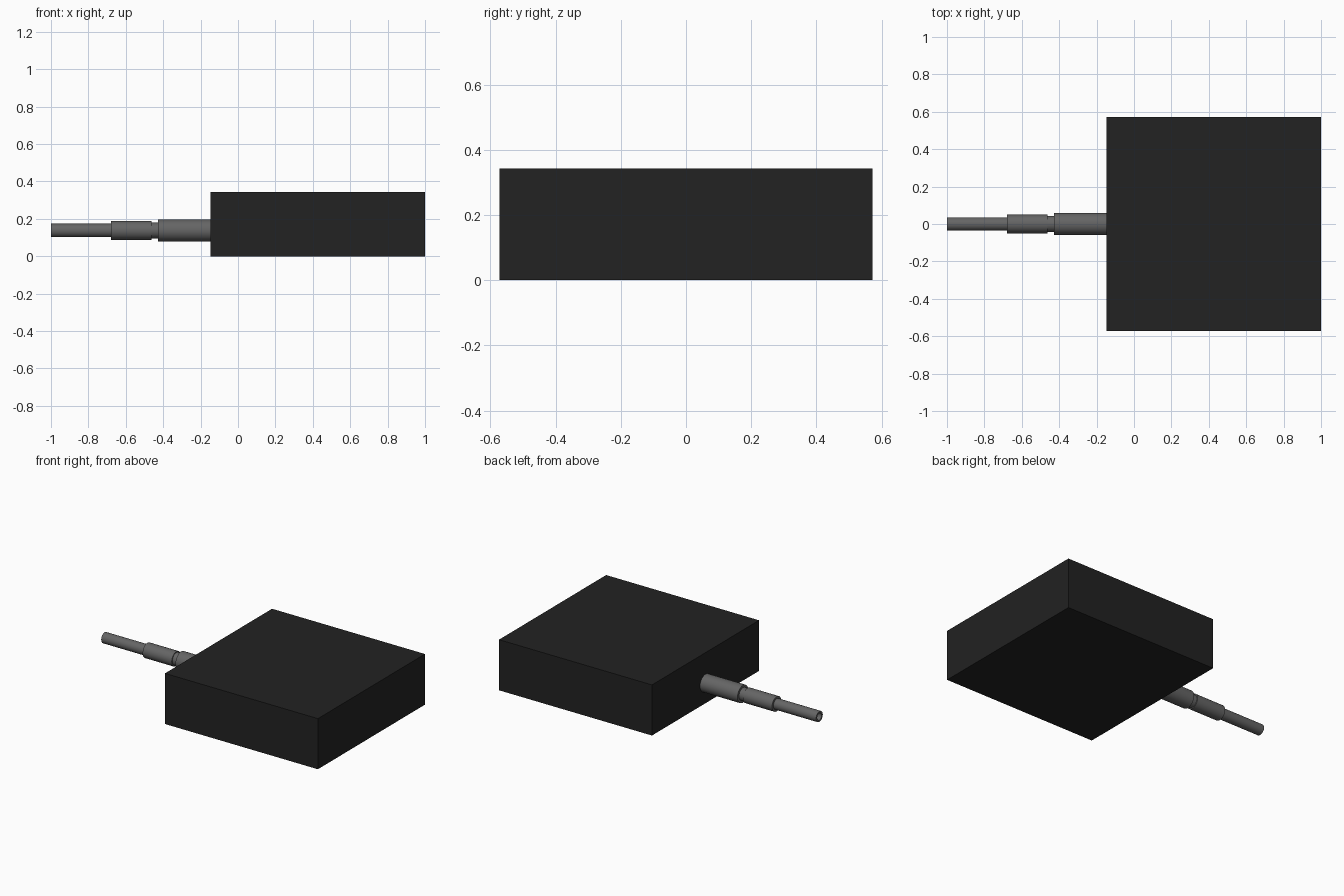
import bpy, bmesh, math

if "Cube" in bpy.data.objects:
    bpy.data.objects.remove(bpy.data.objects["Cube"])


def material(name, value):
    m = bpy.data.materials.new(name)
    m.diffuse_color = (value, value, value, 1)
    m.use_nodes = True
    m.node_tree.nodes["Principled BSDF"].inputs["Base Color"].default_value = m.diffuse_color
    return m


black = material("matte black", 0.016)
grey = material("dark grey metal", 0.13)

# Rectangular housing
bpy.ops.mesh.primitive_cube_add(size=1, location=(0.427, 0, 0.1715))
housing = bpy.context.object
housing.name = "housing"
housing.scale = (1.146, 1.146, 0.343)
bpy.ops.object.transform_apply(location=False, rotation=False, scale=True)
housing.data.materials.append(black)

# Stepped hollow tube: (x, radius) from the bore floor, round the tip, back to the housing
PROFILE = [(-0.68, 0), (-0.68, 0.024), (-1.0, 0.024), (-1.0, 0.036), (-0.68, 0.036),
           (-0.68, 0.050), (-0.462, 0.050), (-0.462, 0.043), (-0.427, 0.043),
           (-0.427, 0.059), (-0.14, 0.059), (-0.14, 0)]
bm = bmesh.new()
verts = [bm.verts.new((x, 0, r)) for x, r in PROFILE]
edges = [bm.edges.new(pair) for pair in zip(verts, verts[1:])]
bmesh.ops.spin(bm, geom=verts + edges, cent=(0, 0, 0), axis=(1, 0, 0),
               angle=math.tau, steps=32, use_duplicate=False)
bmesh.ops.remove_doubles(bm, verts=bm.verts, dist=0.0005)
bmesh.ops.recalc_face_normals(bm, faces=bm.faces)
mesh = bpy.data.meshes.new("stepped_tube")
bm.to_mesh(mesh)
bm.free()
tube = bpy.data.objects.new("stepped_tube", mesh)
bpy.context.collection.objects.link(tube)
tube.location = (0, 0, 0.138)
mesh.materials.append(grey)

# Smooth the round walls, keep the steps crisp
bpy.ops.object.select_all(action='DESELECT')
tube.select_set(True)
bpy.context.view_layer.objects.active = tube
bpy.ops.object.shade_smooth_by_angle(angle=math.radians(30))
